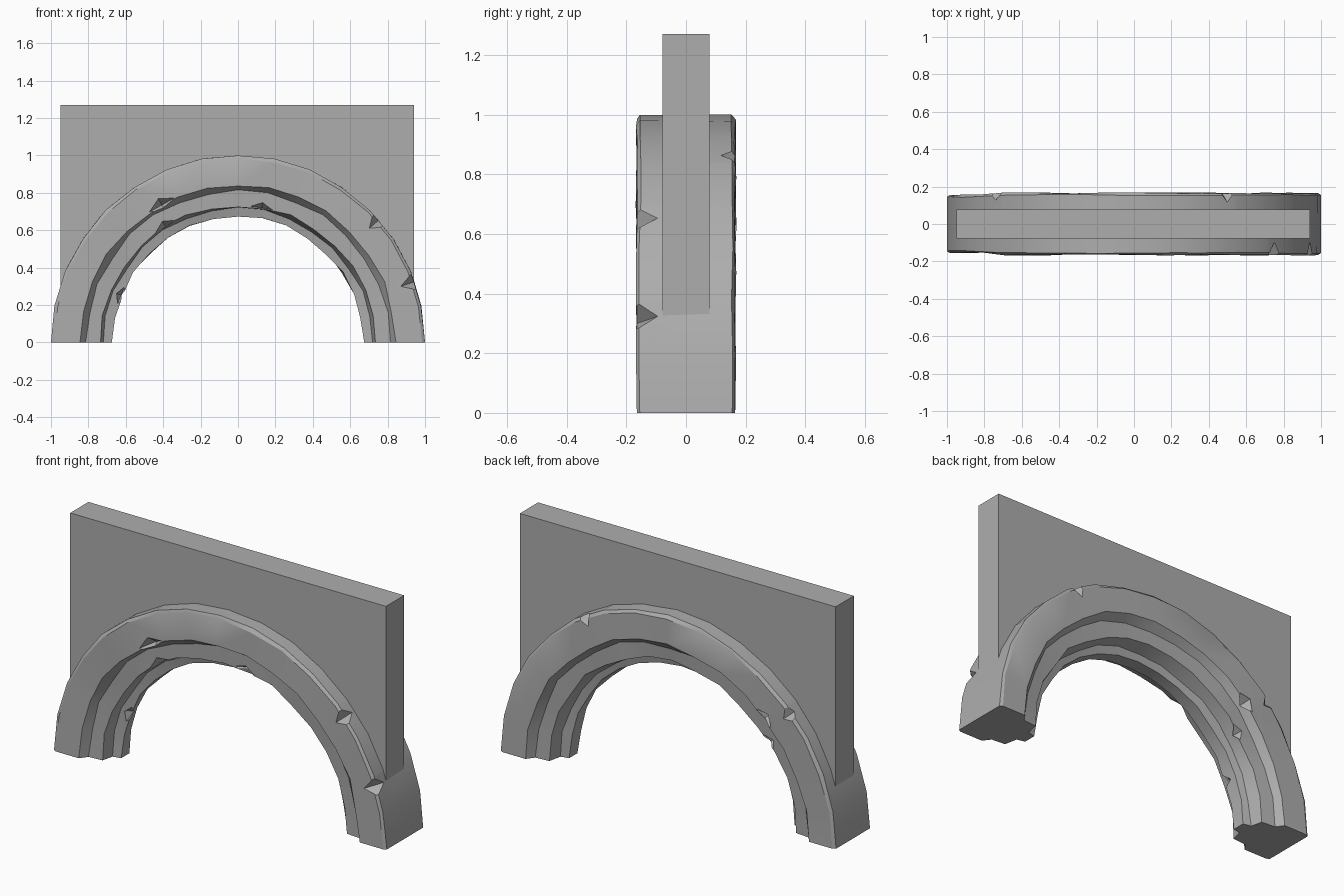
import bpy
import bmesh
import random
from math import sin, cos, pi, radians
from mathutils import Matrix, Vector

random.seed(4)
if "Cube" in bpy.data.objects:
    bpy.data.objects.remove(bpy.data.objects["Cube"])

STONE = (0.42, 0.42, 0.42, 1)
stone = bpy.data.materials.new("grey stone")
stone.use_nodes = True
stone.diffuse_color = STONE
stone.node_tree.nodes["Principled BSDF"].inputs["Base Color"].default_value = STONE


def make_object(name, bm):
    bmesh.ops.recalc_face_normals(bm, faces=bm.faces)
    mesh = bpy.data.meshes.new(name)
    bm.to_mesh(mesh)
    bm.free()
    mesh.materials.append(stone)
    obj = bpy.data.objects.new(name, mesh)
    bpy.context.collection.objects.link(obj)
    return obj


def activate(obj):
    bpy.ops.object.select_all(action="DESELECT")
    obj.select_set(True)
    bpy.context.view_layer.objects.active = obj


# Stepped arch: (radius, half depth) profile mirrored in depth and swept
half = [(1.0, 0.155), (0.985, 0.165), (0.845, 0.165), (0.815, 0.125),
        (0.735, 0.118), (0.72, 0.045), (0.675, 0.035)]
profile = [(r, -d) for r, d in half] + [(r, d) for r, d in reversed(half)]
SEGMENTS = 16

bm = bmesh.new()
rings = []
for i in range(SEGMENTS + 1):
    angle = pi * i / SEGMENTS
    worn = 0.01 if angle > radians(140) else 0
    ring = []
    for r, d in profile:
        if i not in (0, SEGMENTS):
            wear = 0.011 if r < 0.9 else 0.004
            r += random.uniform(-wear, wear * 0.5)
            d += random.uniform(-0.004, 0.004)
        d -= worn if d > 0.1 else -worn if d < -0.1 else 0
        ring.append(bm.verts.new((r * cos(angle), d, r * sin(angle))))
    rings.append(ring)
n = len(profile)
for a, b in zip(rings, rings[1:]):
    for j in range(n):
        k = (j + 1) % n
        bm.faces.new((a[j], a[k], b[k], b[j]))
bm.faces.new(rings[0])
bm.faces.new(rings[-1])
arch = make_object("stone_arch", bm)

# Chipped edges: (angle, radius, depth, half length, half radial, half depth)
chips = [
    (41, 1.0, -0.165, 0.05, 0.07, 0.075),
    (19, 1.0, -0.165, 0.05, 0.08, 0.075),
    (119, 0.84, -0.165, 0.08, 0.04, 0.05),
    (122, 0.73, -0.12, 0.07, 0.035, 0.06),
    (80, 0.73, -0.12, 0.06, 0.03, 0.05),
    (158, 0.675, -0.035, 0.05, 0.03, 0.04),
    (60, 1.0, 0.165, 0.04, 0.06, 0.05),
    (138, 1.0, 0.165, 0.05, 0.06, 0.04),
    (134, 0.84, 0.165, 0.06, 0.04, 0.05),
    (142, 0.73, 0.12, 0.05, 0.035, 0.05),
]
bm = bmesh.new()
for deg, r, d, length, radial, depth in chips:
    a = radians(deg)
    place = Matrix.Translation(Vector((r * cos(a), d, r * sin(a))))
    turn = Matrix.Rotation(-a, 4, "Y")
    size = Matrix.Diagonal((radial, depth, length, 1))
    bmesh.ops.create_uvsphere(bm, u_segments=4, v_segments=2, radius=1,
                              matrix=place @ turn @ size)
cutter = make_object("chip_cutter", bm)
cutter.hide_render = True

activate(arch)
cut = arch.modifiers.new("chips", "BOOLEAN")
cut.operation = "DIFFERENCE"
cut.solver = "EXACT"
cut.object = cutter
bpy.ops.object.modifier_apply(modifier=cut.name)
bpy.data.objects.remove(cutter)
bpy.ops.object.shade_smooth_by_angle(angle=radians(25))

# Wall slab with its lower edge following the arch
LEFT, RIGHT, TOP, THICK = 0.94, -0.95, 1.27, 0.078
outline = [(RIGHT, TOP), (LEFT, TOP), (LEFT, 0.3)]
outline += [(0.96 * cos(radians(t)), 0.96 * sin(radians(t)))
            for t in range(20, 161, 10)]
outline.append((RIGHT, 0.3))
bm = bmesh.new()
face = bm.faces.new([bm.verts.new((x, -THICK, z)) for x, z in outline])
solid = bmesh.ops.extrude_face_region(bm, geom=[face])
moved = [v for v in solid["geom"] if isinstance(v, bmesh.types.BMVert)]
bmesh.ops.translate(bm, verts=moved, vec=(0, 2 * THICK, 0))
make_object("wall_slab", bm)
